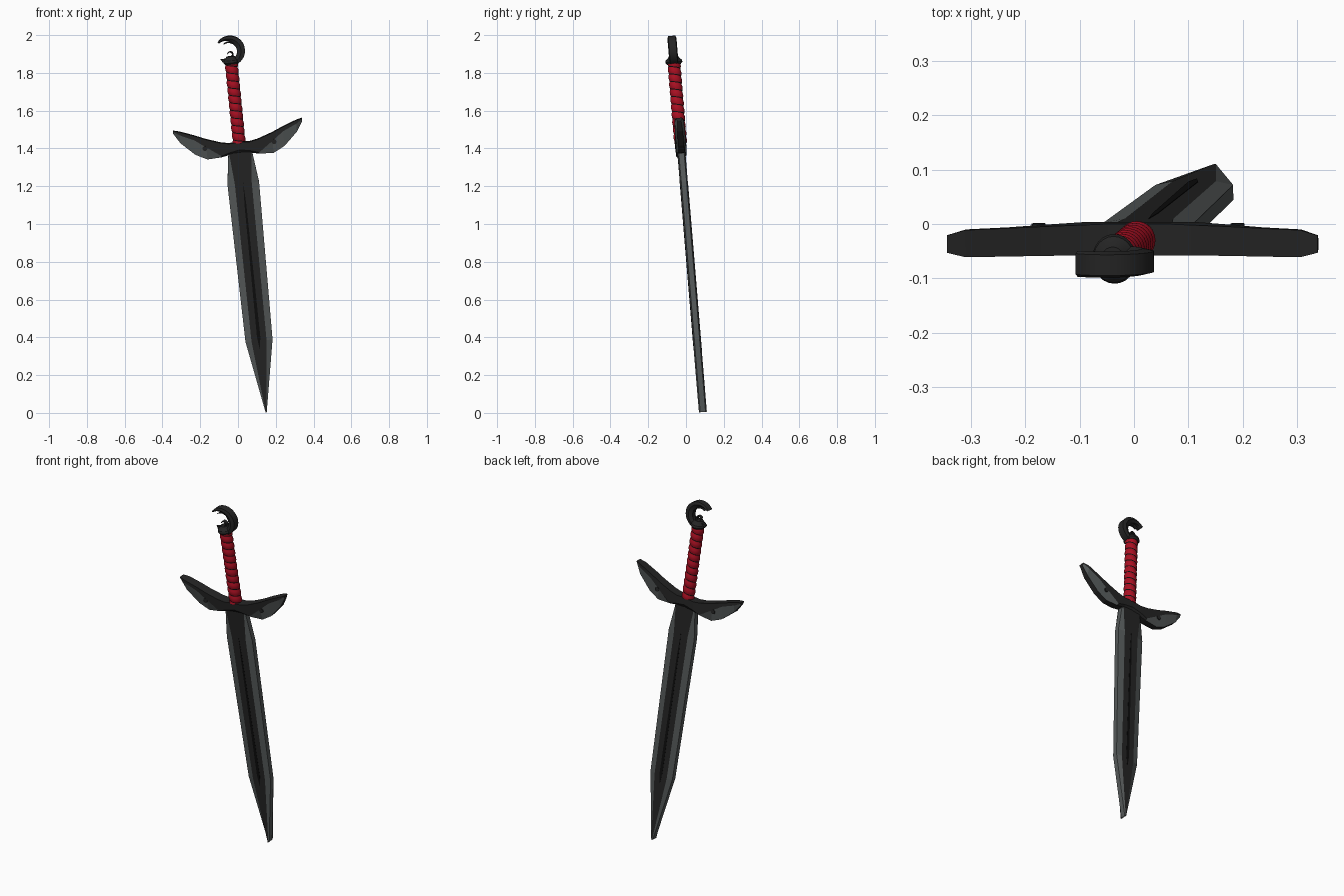
import bpy
import bmesh
from math import pi, sin, cos, radians
from mathutils import Matrix, Vector

cube = bpy.data.objects.get("Cube")
if cube:
    bpy.data.objects.remove(cube)


def material(name, rgb):
    m = bpy.data.materials.new(name)
    m.use_nodes = True
    m.diffuse_color = (*rgb, 1)
    bsdf = m.node_tree.nodes["Principled BSDF"]
    bsdf.inputs["Base Color"].default_value = (*rgb, 1)
    bsdf.inputs["Roughness"].default_value = 0.6
    return m


DARK = material("dark steel", (0.018, 0.018, 0.018))
LIGHT = material("grey steel", (0.09, 0.1, 0.1))
BLACK = material("black", (0.004, 0.004, 0.004))
RED = material("red wrap", (0.4, 0.005, 0.016))

# The whole sword leans: local z runs up its axis, local x along the guard
up = Vector((-0.1, -0.083, 1)).normalized()
side = Vector((1, 0, 0.1))
side = (side - up * side.dot(up)).normalized()
back = up.cross(side)
LEAN = Matrix((side, back, up)).transposed().to_4x4()
LEAN.translation = (0.01, -0.026, 1.395)


def loft(name, rings, mats, rule=None, closed=True, caps=(True, True), mirror=False, smooth=False):
    """Skin a list of point rings; rule(ring, column) picks a face's material."""
    bm = bmesh.new()
    rows = [[bm.verts.new(p) for p in ring] for ring in rings]
    n = len(rows[0])
    for i in range(len(rows) - 1):
        for j in range(n if closed else n - 1):
            k = (j + 1) % n
            f = bm.faces.new((rows[i][j], rows[i][k], rows[i + 1][k], rows[i + 1][j]))
            f.material_index = rule(i, j) if rule else 0
    for row, cap in zip((rows[0], rows[-1]), caps):
        if cap:
            bm.faces.new(row)
    bmesh.ops.recalc_face_normals(bm, faces=bm.faces)
    mesh = bpy.data.meshes.new(name)
    bm.to_mesh(mesh)
    bm.free()
    for m in mats:
        mesh.materials.append(m)
    ob = bpy.data.objects.new(name, mesh)
    bpy.context.collection.objects.link(ob)
    ob.matrix_world = LEAN
    if mirror:
        ob.modifiers.new("Mirror", "MIRROR")
    if smooth:
        bpy.ops.object.select_all(action="DESELECT")
        ob.select_set(True)
        bpy.context.view_layer.objects.active = ob
        bpy.ops.object.shade_smooth_by_angle(angle=radians(35))
    return ob


def disc(r, w, ry=None, n=24):
    return [(r * cos(2 * pi * j / n), (ry or r) * sin(2 * pi * j / n), w) for j in range(n)]


# Blade: flat dark core with grey bevels, mirrored across its middle
T, E = 0.021, 0.014
blade = [(0.0, 0.061, 0.06), (-0.18, 0.084, 0.045), (-1.02, 0.072, 0.04), (-1.402, 0.003, 0.002)]
loft("blade",
     [[(0, -T, w), (core, -T, w), (edge, -E, w), (edge, E, w), (core, T, w), (0, T, w)]
      for w, edge, core in blade],
     [DARK, LIGHT], lambda i, j: int(1 <= j <= 3), closed=False, caps=(False, False), mirror=True)

# Narrow dark groove line on both blade faces
groove = [(0, -0.17), (0.005, -0.3), (0.009, -1.0), (0, -1.07), (-0.009, -1.0), (-0.005, -0.3)]
loft("blade_groove", [[(x, y, w) for x, w in groove] for y in (-T - 0.001, T + 0.001)], [BLACK])

# Guard: swept wings with grey faceted lower panels
guard = [(0, 0.04, 0.0, -0.02, 0.029), (0.055, 0.037, -0.01, -0.022, 0.029),
         (0.1, 0.046, -0.024, -0.031, 0.028), (0.176, 0.072, 0.03, -0.035, 0.027),
         (0.237, 0.098, 0.075, -0.004, 0.026), (0.31, 0.125, 0.108, 0.065, 0.025),
         (0.343, 0.134, 0.128, 0.118, 0.016)]
loft("guard",
     [[(x, -t, top), (x, -t, ridge), (x, -t * 0.6, low), (x, t * 0.6, low), (x, t, ridge), (x, t, top)]
      for x, top, ridge, low, t in guard],
     [DARK, LIGHT], lambda i, j: int(i >= 2 and j in (1, 3)), caps=(False, True), mirror=True)

# Rivets through the wings
loft("guard_rivets",
     [[(0.184 + x, y, 0.025 + z) for x, z, _ in [(c[0], c[1], 0) for c in disc(0.013, 0, n=12)]]
      for y in (-0.029, 0.029)], [DARK], mirror=True)

# Grip: spiral wrap with dark seams between the turns
PITCH, STEPS, COLS, LOW, HIGH = 0.04, 8, 24, 0.035, 0.47


def wrap_point(k, j):
    w = LOW + PITCH * (k / STEPS - j / COLS)
    r = 0.031 + 0.004 * abs(sin(pi * k / STEPS))
    a = 2 * pi * j / COLS
    return (r * cos(a), r * sin(a), min(max(w, LOW), HIGH))


turns = int((HIGH - LOW) / PITCH) + 2
loft("grip", [[wrap_point(k, j) for j in range(COLS + 1)] for k in range(turns * STEPS + 1)],
     [RED, BLACK], lambda i, j: int(i % STEPS == 0), closed=False, caps=(False, False), smooth=True)

# Collar between grip and pommel
loft("pommel_collar",
     [disc(r, w, r * 1.12) for r, w in
      ((0.033, 0.455), (0.041, 0.465), (0.038, 0.477), (0.031, 0.483), (0.022, 0.497))],
     [DARK], smooth=True)


# Pommel: hooked crescents opening to one side
def crescent(name, radius, thick, depth, start, end, centre, steps=28):
    rings = []
    for i in range(steps + 1):
        s = i / steps
        a = radians(start + (end - start) * s)
        inner = radius - thick * (0.06 + 0.94 * sin(pi * min(1, 0.05 + s * 0.8)))
        mid = (radius + inner) / 2
        prof = [(inner, -depth * 0.6), (mid, -depth), (radius, -depth * 0.8),
                (radius, depth * 0.8), (mid, depth), (inner, depth * 0.6)]
        rings.append([(r * cos(a), y, centre + r * sin(a)) for r, y in prof])
    loft(name, rings, [DARK], smooth=True)


crescent("pommel_crescent", 0.079, 0.042, 0.024, 140, -105, 0.527)
crescent("pommel_inner_hook", 0.05, 0.014, 0.013, 130, -60, 0.527)

# Small curl inside the crescent
crescent("pommel_curl", 0.017, 0.009, 0.013, 170, -150, 0.507, steps=16)

# Small claw at the collar, pointing away from the crescent's back
loft("pommel_claw",
     [[(x, -t, w - t), (x, t, w - t), (x, t, w + t), (x, -t, w + t)]
      for x, w, t in ((-0.02, 0.476, 0.012), (-0.045, 0.478, 0.008), (-0.055, 0.486, 0.001))],
     [DARK])
